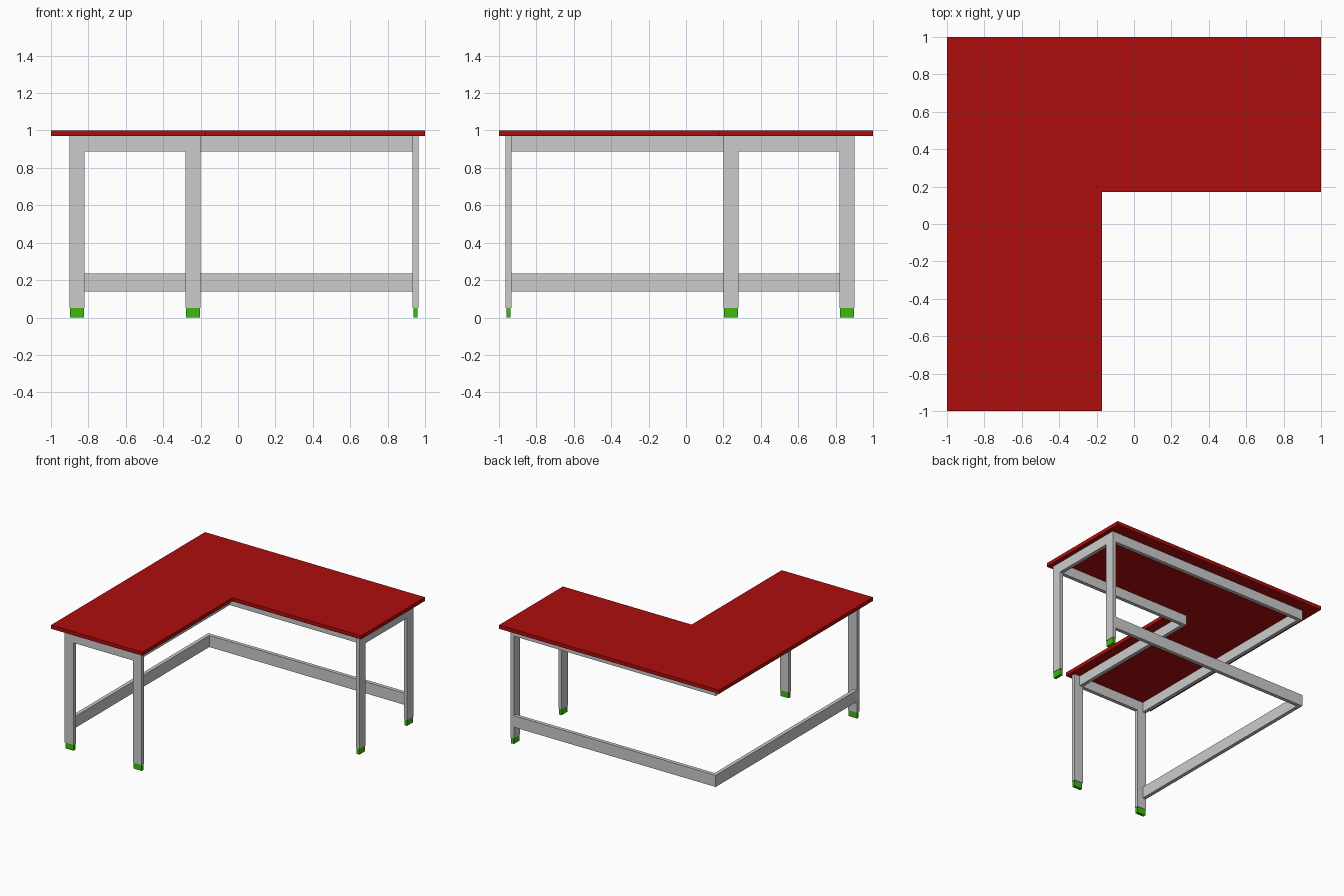
import bpy
import bmesh
from mathutils import Vector

cube = bpy.data.objects.get("Cube")
if cube:
    bpy.data.objects.remove(cube, do_unlink=True)


def make_material(name, color):
    mat = bpy.data.materials.new(name)
    mat.use_nodes = True
    mat.diffuse_color = color
    mat.node_tree.nodes["Principled BSDF"].inputs["Base Color"].default_value = color
    return mat


red = make_material("red_top", (0.42, 0.004, 0.004, 1))
grey = make_material("light_grey_frame", (0.6, 0.6, 0.6, 1))
green = make_material("green_feet", (0.05, 0.48, 0.005, 1))


def extrude(name, points, direction, mat):
    """Solid made by sweeping a flat outline along a direction."""
    bm = bmesh.new()
    face = bm.faces.new([bm.verts.new(p) for p in points])
    swept = bmesh.ops.extrude_face_region(bm, geom=[face])["geom"]
    verts = [v for v in swept if isinstance(v, bmesh.types.BMVert)]
    bmesh.ops.translate(bm, verts=verts, vec=Vector(direction))
    bmesh.ops.recalc_face_normals(bm, faces=bm.faces)
    mesh = bpy.data.meshes.new(name)
    bm.to_mesh(mesh)
    bm.free()
    mesh.materials.append(mat)
    obj = bpy.data.objects.new(name, mesh)
    bpy.context.collection.objects.link(obj)
    return obj


def l_shape(name, a, width, end, z0, z1, mat):
    """L-shaped slab, symmetric across the desk's diagonal."""
    b = a + width
    outline = [(a, -end), (b, -end), (b, -b), (end, -b), (end, -a), (a, -a)]
    extrude(name, [(x, y, z0) for x, y in outline], (0, 0, z1 - z0), mat)


BAR = 0.03
TOP = 0.97
APRON = 0.888
INNER_END = 0.934
OUTER_END = INNER_END + BAR

# Tabletop, aprons and low stretcher
l_shape("tabletop", -1, 0.83, 1, TOP, 1, red)
l_shape("outer_apron", -0.9, BAR, INNER_END, APRON, TOP, grey)
l_shape("inner_apron", -0.28, BAR, INNER_END, APRON, TOP, grey)
l_shape("stretcher", -0.9, BAR, INNER_END, 0.14, 0.235, grey)


# End frames: two legs and a crossbar in one outline, plus feet
def end_frame(side, swap):
    def place(x, y, z):
        return (-y, -x, z) if swap else (x, y, z)

    left, right, leg, floor = -0.9, -0.2, 0.08, 0.05
    outline = [(left, floor), (left + leg, floor), (left + leg, APRON),
               (right - leg, APRON), (right - leg, floor), (right, floor),
               (right, TOP), (left, TOP)]
    extrude(side + "_leg_frame", [place(x, -OUTER_END, z) for x, z in outline],
            place(0, BAR, 0), grey)
    inset = 0.003
    for label, x in (("outer", left), ("inner", right - leg)):
        x0, x1 = x + inset, x + leg - inset
        y0, y1 = -OUTER_END + inset, -INNER_END - inset
        base = [place(*p, 0) for p in ((x0, y0), (x1, y0), (x1, y1), (x0, y1))]
        extrude(f"{side}_{label}_foot", base, (0, 0, floor), green)


end_frame("front", False)
end_frame("left", True)
